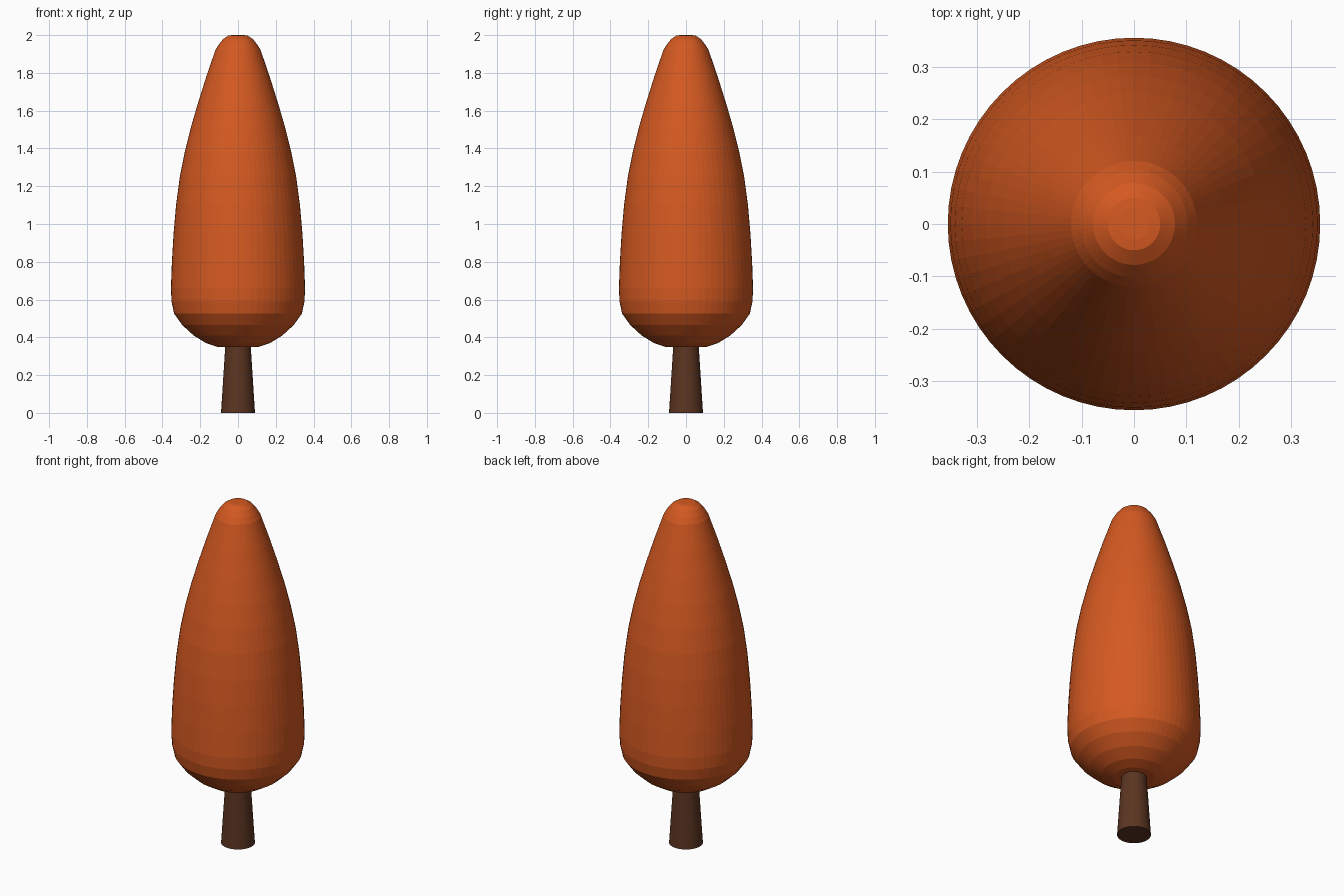
import bpy, bmesh, math

if "Cube" in bpy.data.objects:
    bpy.data.objects.remove(bpy.data.objects["Cube"])

SEGMENTS = 64


def lathe(name, profile, color):
    """Revolve (radius, height) points around z and cap both ends."""
    bm = bmesh.new()
    rings = []
    for r, z in profile:
        rings.append([bm.verts.new((r * math.cos(a), r * math.sin(a), z))
                      for a in (2 * math.pi * i / SEGMENTS for i in range(SEGMENTS))])
    for low, high in zip(rings, rings[1:]):
        for i in range(SEGMENTS):
            j = (i + 1) % SEGMENTS
            bm.faces.new((low[i], low[j], high[j], high[i]))
    bm.faces.new(rings[0][::-1])
    bm.faces.new(rings[-1])
    mesh = bpy.data.meshes.new(name)
    bm.to_mesh(mesh)
    bm.free()
    obj = bpy.data.objects.new(name, mesh)
    bpy.context.collection.objects.link(obj)
    mat = bpy.data.materials.new(name + "_color")
    mat.diffuse_color = color
    mat.use_nodes = True
    mat.node_tree.nodes["Principled BSDF"].inputs["Base Color"].default_value = mat.diffuse_color
    mesh.materials.append(mat)
    return obj


# Tapered trunk, tucked slightly into the foliage
lathe("trunk", [(0.09, 0), (0.067, 0.36)], (0.105, 0.035, 0.015, 1))

# Tall rounded autumn foliage
lathe("foliage", [
    (0.11, 0.35), (0.17, 0.37), (0.235, 0.41), (0.295, 0.465), (0.338, 0.525),
    (0.352, 0.59), (0.355, 0.66), (0.35, 0.80), (0.341, 0.95), (0.328, 1.10),
    (0.308, 1.25), (0.282, 1.38), (0.25, 1.51), (0.212, 1.64), (0.168, 1.78),
    (0.12, 1.92), (0.102, 1.95), (0.078, 1.98), (0.05, 1.998), (0.03, 2.0),
], (0.66, 0.10, 0.015, 1))
